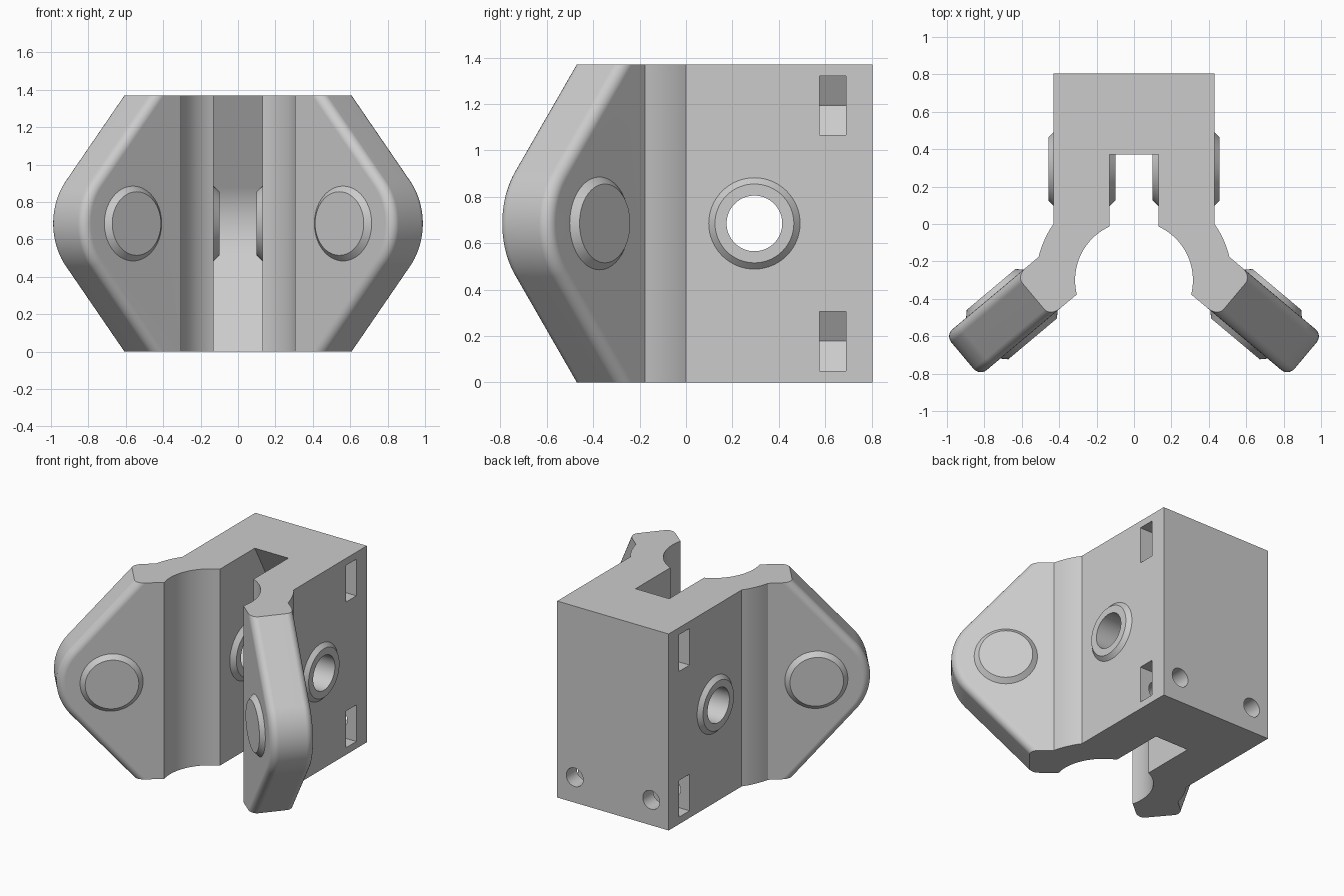
import bpy, bmesh
from math import sin, cos, pi, radians
from mathutils import Matrix, Vector

if "Cube" in bpy.data.objects:
    bpy.data.objects.remove(bpy.data.objects["Cube"], do_unlink=True)

H, MID = 1.37, 0.685          # height and mid height
HOLE_Y, HOLE_S = 0.295, 0.81  # pivot positions in body and along wing

grey = bpy.data.materials.new("light_grey")
grey.use_nodes = True
COLOR = (0.6, 0.6, 0.6, 1)
grey.diffuse_color = COLOR
grey.node_tree.nodes["Principled BSDF"].inputs["Base Color"].default_value = COLOR


def frame(u, v, w):
    """Matrix mapping local (u, v, w) axes into the model."""
    return Matrix((u, v, w)).transposed().to_4x4()


def mirror(side):
    return Matrix.Diagonal((side, 1, 1, 1))


def arc(cx, cy, r, a, b, n):
    return [(cx + r * cos(a + (b - a) * i / n), cy + r * sin(a + (b - a) * i / n))
            for i in range(n + 1)]


def circle(cx, cy, r, n=64):
    return arc(cx, cy, r, 0, 2 * pi, n)[:-1]


def nose(cx, r, a, length, back):
    """Rounded nose around (cx, MID) with two tangent flanks running back."""
    pts = arc(cx, MID, r, -a, a, 20)
    x, dz = pts[-1][0] - length * sin(a), r * sin(a) + length * cos(a)
    return [(back, MID - dz), (x, MID - dz)] + pts + [(x, MID + dz), (back, MID + dz)]


def loft(name, sections, matrix, edit=None):
    """Closed solid through a list of (outline, w) sections."""
    bm = bmesh.new()
    rings = [[bm.verts.new((u, v, w)) for u, v in pts] for pts, w in sections]
    bm.faces.new(rings[0])
    bm.faces.new(rings[-1])
    for a, b in zip(rings, rings[1:]):
        for i in range(len(a)):
            bm.faces.new((a[i - 1], a[i], b[i], b[i - 1]))
    bmesh.ops.recalc_face_normals(bm, faces=bm.faces)
    if edit:
        edit(bm)
    bm.transform(matrix)
    bmesh.ops.recalc_face_normals(bm, faces=bm.faces)
    mesh = bpy.data.meshes.new(name)
    bm.to_mesh(mesh)
    bm.free()
    mesh.materials.append(grey)
    ob = bpy.data.objects.new(name, mesh)
    bpy.context.collection.objects.link(ob)
    return ob


def prism(name, pts, lo, hi, matrix, edit=None):
    return loft(name, [(pts, lo), (pts, hi)], matrix, edit)


def spindle(name, cx, lo, hi, matrix):
    """Collar pair: chamfered bosses standing proud of both faces lo and hi."""
    p = 0.03
    return loft(name, [(circle(cx, MID, r), w) for r, w in
                       ((0.17, lo - p), (0.2, lo), (0.2, hi), (0.17, hi + p))], matrix)


def combine(tool, operation):
    """Apply one boolean to the bracket and discard the tool."""
    mod = bracket.modifiers.new("combine", 'BOOLEAN')
    mod.operation, mod.object, mod.solver = operation, tool, 'EXACT'
    bpy.context.view_layer.objects.active = bracket
    bpy.ops.object.modifier_apply(modifier=mod.name)
    bpy.data.objects.remove(tool, do_unlink=True)


def round_wing(bm):
    """Fillet the wing outline, then trim it flat at top and bottom."""
    edges = [e for e in bm.edges
             if abs(e.verts[0].co.z - e.verts[1].co.z) < 1e-5
             and min(v.co.x for v in e.verts) > 0.4]
    bmesh.ops.bevel(bm, geom=edges, offset=0.05, segments=6, profile=0.5, affect='EDGES')
    for level, normal in ((0, -1), (H, 1)):
        cut = bmesh.ops.bisect_plane(
            bm, geom=bm.verts[:] + bm.edges[:] + bm.faces[:], dist=1e-6,
            plane_co=(0, level, 0), plane_no=(0, normal, 0), clear_outer=True)
        rim = [g for g in cut["geom_cut"] if isinstance(g, bmesh.types.BMEdge)]
        bmesh.ops.contextual_create(bm, geom=rim)


X, Y, Z = Vector((1, 0, 0)), Vector((0, 1, 0)), Vector((0, 0, 1))
A = radians(40)
along, across = Vector((cos(A), -sin(A), 0)), Vector((sin(A), cos(A), 0))
UP = Matrix.Identity(4)
SIDE = frame(Y, Z, X)
BACK = frame(X, Z, Y)
WING = frame(along, Z, across)
T0, T1 = -0.092, 0.193        # wing faces

# Body block with round shoulders
half = [(0.43, 0.805)] + arc(0, -0.3, 0.525, radians(35), radians(13.6), 8) + [(0.28, -0.3)]
half[1] = (0.43, 0)
bracket = prism("bracket", half + [(-x, y) for x, y in reversed(half)], 0, H, UP)

# Angled wings
wing_outline = nose(HOLE_S, 0.345, radians(41.8), 0.75, 0.3)
for side in (1, -1):
    combine(prism("wing", wing_outline, T0, T1, mirror(side) @ WING, round_wing), 'UNION')

# Round channel and nose-shaped slot
combine(prism("channel", circle(0, -0.3, 0.315, 96), -0.2, H + 0.2, UP), 'DIFFERENCE')
combine(prism("slot", nose(HOLE_Y, 0.395, radians(28.7), 0.7, -0.35), -0.13, 0.13, SIDE),
        'DIFFERENCE')

# Chamfered collars
for side in (1, -1):
    combine(spindle("wing_collar", HOLE_S, T0, T1, mirror(side) @ WING), 'UNION')
    combine(spindle("body_collar", HOLE_Y, 0.13, 0.427, mirror(side) @ SIDE), 'UNION')

# Pivot bores
combine(prism("body_bore", circle(HOLE_Y, MID, 0.12), -0.7, 0.7, SIDE), 'DIFFERENCE')
for side in (1, -1):
    combine(prism("wing_bore", circle(HOLE_S, MID, 0.12), -0.3, 0.4, mirror(side) @ WING),
            'DIFFERENCE')

# Nut pockets in the sides and screw holes in the back
SX, FLAT = 0.295, 0.1275
for side in (1, -1):
    for z in (0.177, H - 0.177):
        place = mirror(side) @ BACK
        pocket = [(0.6, z - FLAT), (0.6, z + FLAT), (SX - 0.0735, z + FLAT),
                  (SX - 0.147, z), (SX - 0.0735, z - FLAT)]
        combine(prism("nut_pocket", pocket, 0.575, 0.69, place), 'DIFFERENCE')
        combine(prism("screw_hole", circle(SX, z, 0.065, 32), 0.42, 0.95, place), 'DIFFERENCE')

# Smooth curved faces, keep edges crisp
for ob in bpy.context.selected_objects:
    ob.select_set(False)
bracket.select_set(True)
bpy.context.view_layer.objects.active = bracket
bpy.ops.object.shade_smooth_by_angle(angle=radians(30))
weighted = bracket.modifiers.new("even_normals", 'WEIGHTED_NORMAL')
weighted.keep_sharp = True
